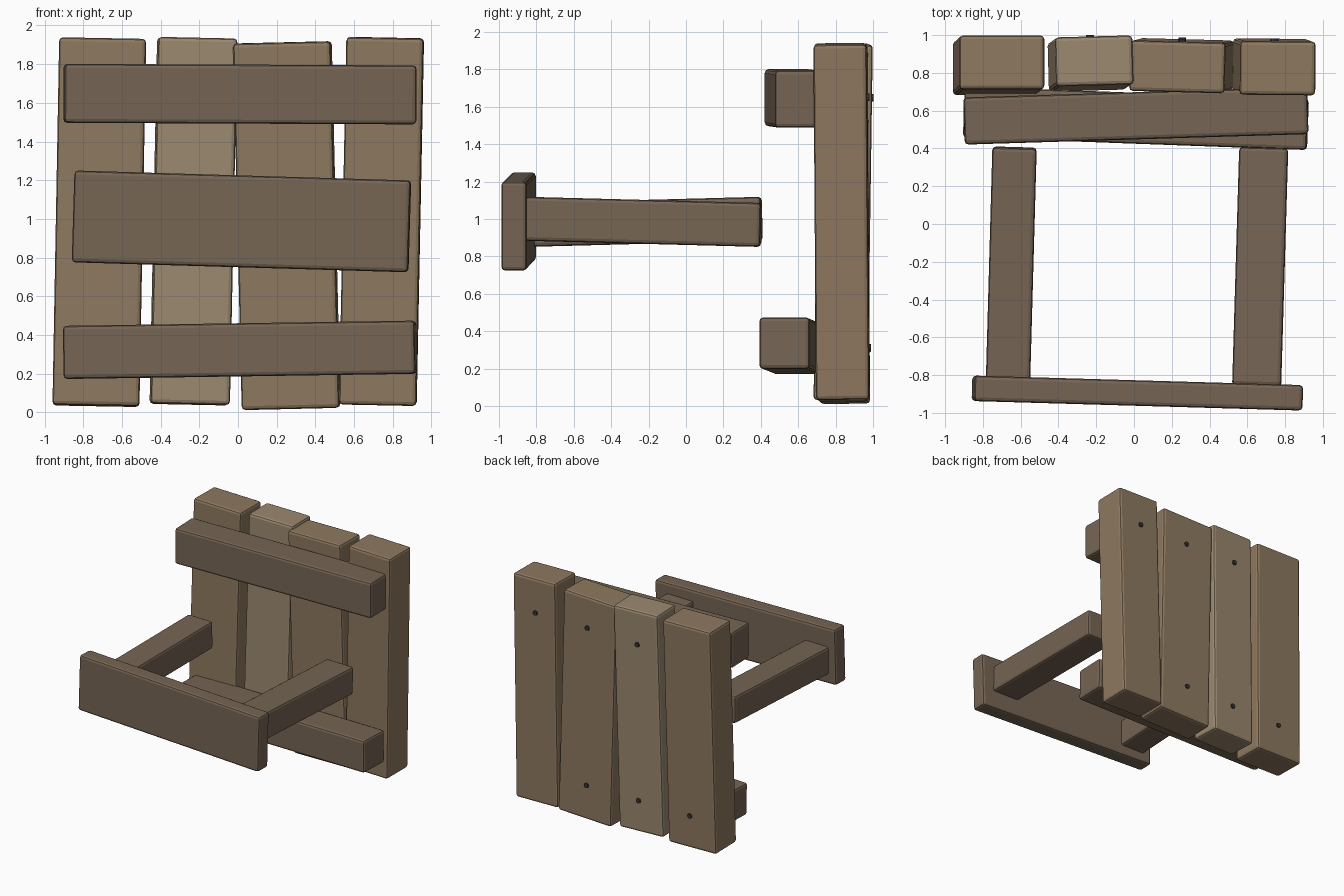
import bpy
import bmesh
from math import radians, tan, pi
from mathutils import Matrix, Euler, Vector

if "Cube" in bpy.data.objects:
    bpy.data.objects.remove(bpy.data.objects["Cube"])


def material(name, rgb):
    m = bpy.data.materials.new(name)
    m.diffuse_color = (*rgb, 1)
    m.use_nodes = True
    m.node_tree.nodes["Principled BSDF"].inputs["Base Color"].default_value = m.diffuse_color
    return m


PLANK = material("plank_wood", (0.27, 0.19, 0.115))
PALE = material("pale_wood", (0.33, 0.25, 0.16))
DARK = material("dark_wood", (0.18, 0.13, 0.088))
IRON = material("iron", (0.035, 0.035, 0.04))


def add_object(name, bm, matrix, mat):
    mesh = bpy.data.meshes.new(name)
    bm.to_mesh(mesh)
    bm.free()
    mesh.materials.append(mat)
    obj = bpy.data.objects.new(name, mesh)
    obj.matrix_world = matrix
    bpy.context.collection.objects.link(obj)
    return obj


def board(name, centre, size, tilt, mat):
    """Slightly crooked timber with softened edges; tilt in degrees."""
    bm = bmesh.new()
    bmesh.ops.create_cube(bm, size=1)
    bmesh.ops.scale(bm, vec=size, verts=bm.verts)
    bmesh.ops.bevel(bm, geom=bm.edges[:], offset=0.02, segments=2,
                    profile=0.5, affect='EDGES')
    rot = Euler([radians(a) for a in tilt]).to_matrix().to_4x4()
    matrix = Matrix.Translation(centre) @ rot
    add_object(name, bm, matrix, mat)
    return matrix


def bolt(name, position):
    bm = bmesh.new()
    bmesh.ops.create_cone(bm, cap_ends=True, segments=8, radius1=0.024,
                          radius2=0.02, depth=0.04)
    add_object(name, bm, Matrix.Translation(position) @ Matrix.Rotation(-pi / 2, 4, 'X'), IRON)


# Upright planks: centre, size, tilt, wood, heights of the bolts on the back
planks = [
    ((-0.717, 0.84, 0.983), (0.45, 0.285, 1.90), (-0.95, 1.05, 0), PLANK, (0.31,)),
    ((-0.23, 0.85, 0.988), (0.41, 0.26, 1.895), (-0.8, 1.2, 1.5), PALE, (0.31, 1.65)),
    ((0.252, 0.838, 0.965), (0.505, 0.268, 1.895), (0.4, -1.35, -1.5), PLANK, (0.31, 1.65)),
    ((0.742, 0.832, 0.987), (0.40, 0.285, 1.90), (0.4, 1.15, -0.5), PLANK, (1.65,)),
]
for i, (centre, size, tilt, wood, heights) in enumerate(planks, 1):
    m = board(f"back_plank_{i}", centre, size, tilt, wood)
    for z in heights:
        dz = z - centre[2]
        local = Vector((-tan(radians(tilt[1])) * dz, size[1] / 2 - 0.008, dz))
        bolt(f"bolt_{i}_{'upper' if dz > 0 else 'lower'}", m @ local)

# Cross rails in front of the planks
board("upper_rail", (0.01, 0.573, 1.645), (1.82, 0.25, 0.305), (0, 0.25, 1.75), DARK)
board("lower_rail", (0.01, 0.56, 0.323), (1.82, 0.27, 0.275), (0, -0.85, -2.1), DARK)

# Arms reaching forward to the front board
board("left_arm", (-0.65, -0.222, 0.985), (0.235, 1.255, 0.235), (1.5, 0, -1.6), DARK)
board("right_arm", (0.668, -0.228, 0.985), (0.26, 1.26, 0.235), (-1.5, 0, -1.7), DARK)
board("front_board", (0.018, -0.895, 0.987), (1.74, 0.135, 0.475), (0, 1.7, -1.65), DARK)
